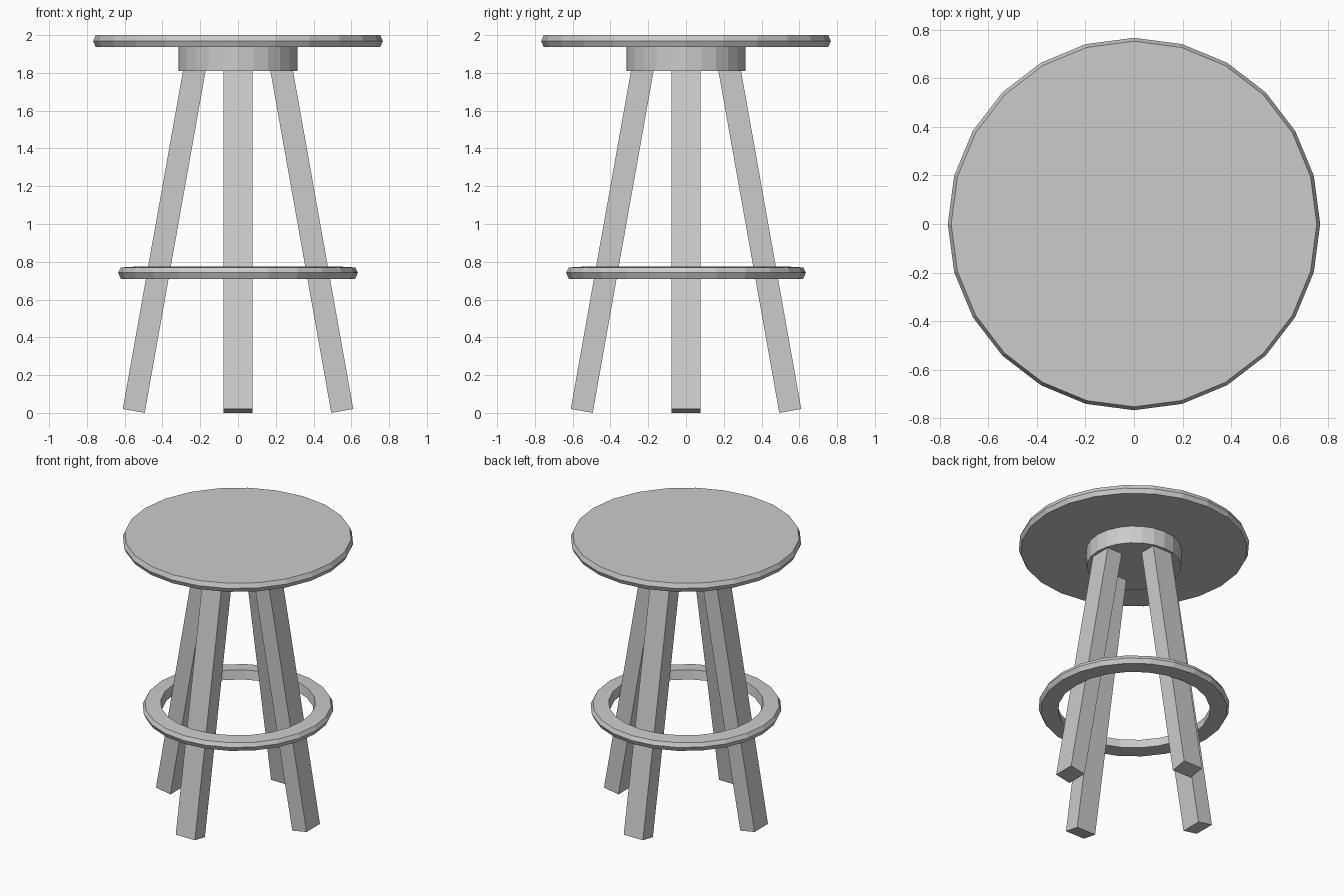
import bpy, math
from mathutils import Matrix, Vector

if "Cube" in bpy.data.objects:
    bpy.data.objects.remove(bpy.data.objects["Cube"])

SIDES = 24


def mesh_object(name, verts, faces):
    mesh = bpy.data.meshes.new(name)
    mesh.from_pydata(verts, [], faces)
    obj = bpy.data.objects.new(name, mesh)
    bpy.context.collection.objects.link(obj)
    return obj


def lathe(name, profile, closed_loop=False):
    """Spin an (r, z) profile, listed from bottom outward to top, around z."""
    n = len(profile)
    verts = [(r * math.cos(2 * math.pi * i / SIDES), r * math.sin(2 * math.pi * i / SIDES), z)
             for i in range(SIDES) for r, z in profile]
    faces = []
    for i in range(SIDES):
        a, b = i * n, (i + 1) % SIDES * n
        for j in range(n if closed_loop else n - 1):
            k = (j + 1) % n
            faces.append((a + j, b + j, b + k, a + k))
    if not closed_loop:
        faces.append([i * n for i in reversed(range(SIDES))])
        faces.append([i * n + n - 1 for i in range(SIDES)])
    return mesh_object(name, verts, faces)


# Round seat with a slightly pointed rim
lathe("seat", [(0.753, 1.937), (0.767, 1.968), (0.753, 2.0)])

# Hub under the seat
lathe("seat_hub", [(0.315, 1.81), (0.315, 1.937)])

# Foot ring
lathe("foot_ring", [(0.505, 0.71), (0.62, 0.71), (0.635, 0.742), (0.62, 0.77), (0.515, 0.776)],
      closed_loop=True)

# Four splayed legs: boxes leaning in towards the hub
TILT = math.radians(10.1)
LENGTH, THICK, WIDTH = 1.86, 0.118, 0.155
BOX_FACES = [(0, 2, 3, 1), (4, 5, 7, 6), (0, 1, 5, 4), (2, 6, 7, 3), (0, 4, 6, 2), (1, 3, 7, 5)]
for i, name in enumerate(("right_leg", "back_leg", "left_leg", "front_leg")):
    place = (Matrix.Rotation(i * math.pi / 2, 4, 'Z')
             @ Matrix.Translation((0.552, 0, 0.0105))
             @ Matrix.Rotation(-TILT, 4, 'Y'))
    corners = [place @ Vector((x * THICK / 2, y * WIDTH / 2, z * LENGTH))
               for z in (0, 1) for y in (-1, 1) for x in (-1, 1)]
    mesh_object(name, corners, BOX_FACES)
